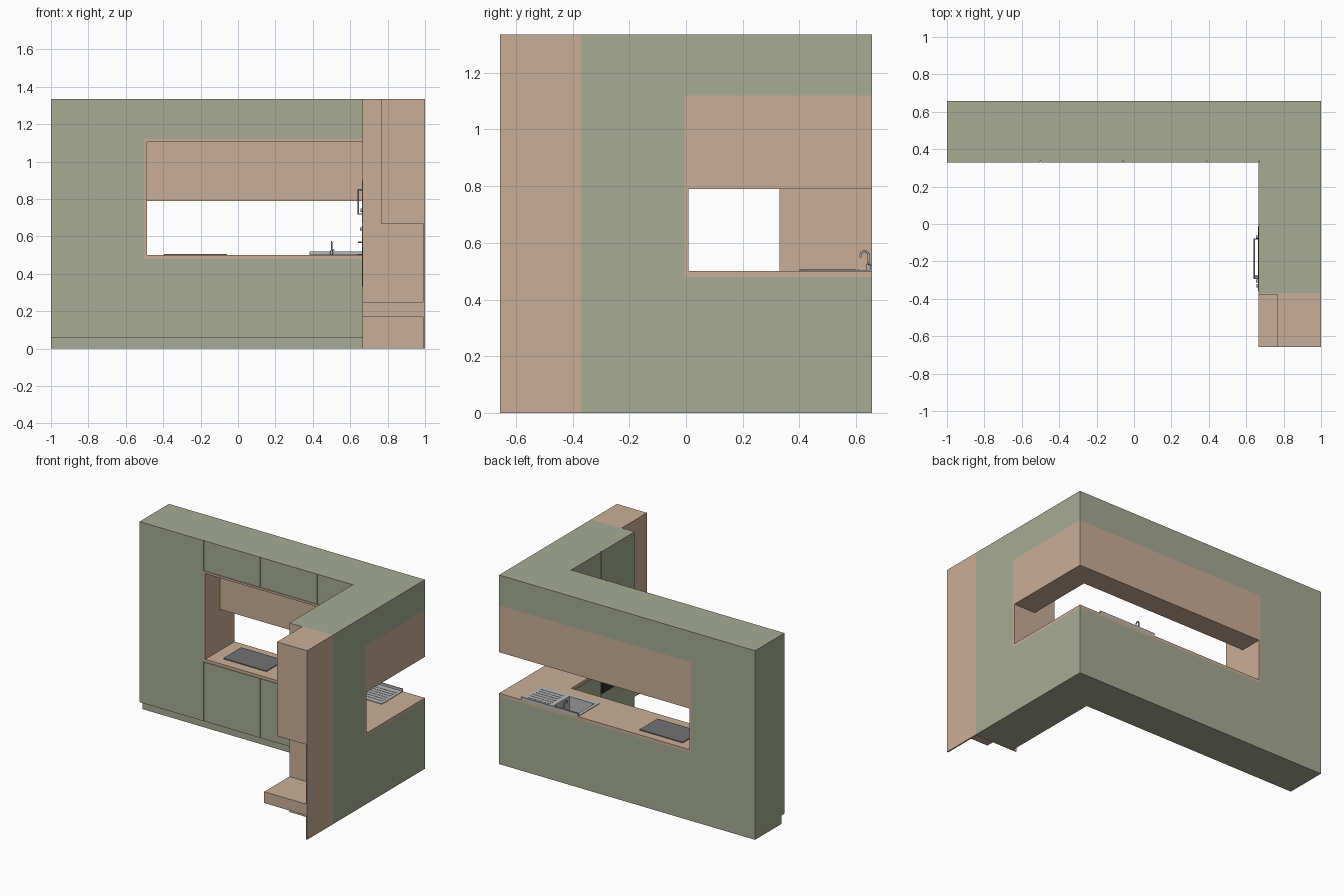
import bpy, bmesh, math

if "Cube" in bpy.data.objects:
    bpy.data.objects.remove(bpy.data.objects["Cube"])

# Flat colours (linear)
def mat(name, r, g, b):
    m = bpy.data.materials.new(name)
    m.diffuse_color = (r, g, b, 1)
    m.use_nodes = True
    m.node_tree.nodes["Principled BSDF"].inputs["Base Color"].default_value = m.diffuse_color
    return m

GREEN = mat("sage green", 0.381, 0.407, 0.296)
TAN = mat("warm tan", 0.591, 0.423, 0.305)
STEEL = mat("steel", 0.48, 0.49, 0.50)
DARK = mat("cooktop grey", 0.17, 0.17, 0.175)
BLACK = mat("black glass", 0.025, 0.025, 0.03)

BACK, FRONT, INX, INY, TOP = 0.657, -0.657, 0.665, 0.33, 1.335
GAP, DOOR = 0.0025, 0.006      # half gap between doors, door thickness

def finish(name, bm, m):
    bmesh.ops.recalc_face_normals(bm, faces=bm.faces)
    me = bpy.data.meshes.new(name)
    bm.to_mesh(me)
    bm.free()
    me.materials.append(m)
    ob = bpy.data.objects.new(name, me)
    bpy.context.collection.objects.link(ob)
    return ob

def prism(name, pts, z0, z1, m):
    bm = bmesh.new()
    f = bm.faces.new([bm.verts.new((x, y, z0)) for x, y in pts])
    r = bmesh.ops.extrude_face_region(bm, geom=[f])
    for v in r["geom"]:
        if isinstance(v, bmesh.types.BMVert):
            v.co.z = z1
    return finish(name, bm, m)

def box(name, x0, x1, y0, y1, z0, z1, m):
    return prism(name, [(x0, y0), (x1, y0), (x1, y1), (x0, y1)], z0, z1, m)

def ell(name, x0, y0, inset, z0, z1, m):
    """L-shaped slab around the back right corner, inner side set back."""
    a, b = INX + inset, INY + inset
    return prism(name, [(x0, BACK), (x0, b), (a, b), (a, y0), (1, y0), (1, BACK)], z0, z1, m)

def rod(name, pts, r, m, smooth=False):
    cu = bpy.data.curves.new(name, 'CURVE')
    cu.dimensions = '3D'
    cu.bevel_depth, cu.bevel_resolution, cu.use_fill_caps = r, 2, True
    s = cu.splines.new('POLY')
    s.points.add(len(pts) - 1)
    for p, c in zip(s.points, pts):
        p.co = (*c, 1)
    cu.materials.append(m)
    ob = bpy.data.objects.new(name, cu)
    bpy.context.collection.objects.link(ob)

# Cabinet bodies
ell("plinth", -1, -0.37, 0.03, 0, 0.06, GREEN)
base = ell("base_cabinets", -0.5, -0.005, DOOR, 0.06, 0.48, GREEN)
ell("top_cabinets", -0.5, -0.005, DOOR, 1.12, TOP, GREEN)
box("tall_cabinet", -1, -0.5, INY + DOOR, BACK, 0.06, TOP, GREEN)
box("oven_column", INX + DOOR, 1, -0.37, -0.005, 0.06, TOP, GREEN)

# Niche: worktop, ceiling, end linings and wall block
worktop = ell("worktop", -0.5, -0.005, 0, 0.48, 0.5, TAN)
ell("niche_ceiling", -0.5, -0.005, 0, 1.105, 1.12, TAN)
box("niche_left_lining", -0.5, -0.487, INY, BACK, 0.5, 1.105, TAN)
box("niche_right_lining", INX, 1, -0.005, 0.008, 0.5, 1.105, TAN)
ell("wall_block", -0.487, 0.008, 0.165, 0.79, 1.105, TAN)

# Doors on the back run
def door_back(name, x0, x1, z0, z1):
    box(name, x0 + (GAP if x0 > -1 else 0), x1 - GAP, INY, INY + DOOR, z0, z1, GREEN)

door_back("tall_door", -1, -0.5, 0.06, TOP)
xs = [-0.5, -0.058, 0.387, INX + GAP]
for i, (a, b) in enumerate(zip(xs, xs[1:])):
    door_back(f"base_door_{i}", a, b, 0.06, 0.477)
    door_back(f"top_door_{i}", a, b, 1.123, TOP)

# Doors on the right wing
def door_wing(name, y0, y1, z0, z1):
    box(name, INX, INX + DOOR, y0 + GAP, y1 - GAP, z0, z1, GREEN)

door_wing("wing_base_door", -0.005, INY + GAP, 0.06, 0.477)
door_wing("wing_top_door", -0.005, INY + GAP, 1.123, TOP)
door_wing("column_lower_door", -0.37, -0.005, 0.06, 0.328)
door_wing("column_upper_door", -0.37, -0.005, 0.905, TOP)

# Oven and microwave in the column
X = INX - 0.003
box("oven_door", X, INX + DOOR, -0.362, -0.012, 0.333, 0.6, BLACK)
box("oven_panel", X, INX + DOOR, -0.362, -0.012, 0.603, 0.665, STEEL)
box("microwave_door", X, INX + DOOR, -0.295, -0.012, 0.67, 0.9, BLACK)
box("microwave_panel", X, INX + DOOR, -0.362, -0.298, 0.67, 0.9, STEEL)
rod("oven_handle", [(X, -0.08, 0.57), (0.643, -0.08, 0.57), (0.643, -0.29, 0.57), (X, -0.29, 0.57)], 0.004, STEEL)
rod("microwave_handle", [(X, -0.28, 0.72), (0.643, -0.28, 0.72), (0.643, -0.28, 0.85), (X, -0.28, 0.85)], 0.004, STEEL)
for i, y in enumerate((-0.07, -0.305)):
    rod(f"oven_knob_{i}", [(X, y, 0.64), (0.652, y, 0.64)], 0.009, STEEL)
rod("microwave_knob", [(X, -0.33, 0.74), (0.655, -0.33, 0.74)], 0.009, STEEL)

# Seat unit at the front end of the wing
box("end_panel", INX, 1, -0.377, -0.37, 0, TOP, TAN)
box("seat_back_panel", 0.99, 1, FRONT, -0.377, 0, TOP, TAN)
box("seat_upper_cupboard", 0.765, 0.99, FRONT, -0.377, 0.67, TOP, TAN)
box("bench", INX, 0.99, FRONT, -0.377, 0.17, 0.25, TAN)

# Cooktop
box("cooktop", -0.395, -0.058, 0.4, 0.6, 0.5, 0.506, DARK)

# Sink: rim with cut opening, bowl, drainer ridges and back lip
rim = box("sink_rim", 0.382, 0.83, 0.42, 0.65, 0.5, 0.504, STEEL)
cutter = box("sink_cutter", 0.405, 0.6, 0.445, 0.615, 0.4, 0.6, STEEL)
for ob in (base, worktop, rim):
    md = ob.modifiers.new("sink_hole", 'BOOLEAN')
    md.object, md.operation, md.solver = cutter, 'DIFFERENCE', 'EXACT'
    bpy.context.view_layer.objects.active = ob
    bpy.ops.object.modifier_apply(modifier=md.name)
bpy.data.objects.remove(cutter)
bowl = box("sink_bowl", 0.4055, 0.5995, 0.4455, 0.6145, 0.402, 0.503, STEEL)
bm = bmesh.new()
bm.from_mesh(bowl.data)
bmesh.ops.delete(bm, geom=[f for f in bm.faces if f.normal.z > 0.9], context='FACES_ONLY')
bmesh.ops.reverse_faces(bm, faces=bm.faces)
bm.to_mesh(bowl.data)
bm.free()
for i in range(6):
    y = 0.455 + i * 0.03
    box(f"drainer_ridge_{i}", 0.635, 0.81, y, y + 0.008, 0.504, 0.506, STEEL)
box("sink_back_lip", 0.382, 0.83, 0.65, BACK, 0.5, 0.52, STEEL)

# Tap
arc = [(0.5, 0.63 + 0.014 * math.cos(t), 0.557 + 0.014 * math.sin(t))
       for t in (math.pi * k / 8 for k in range(9))]
rod("tap_spout", [(0.5, 0.644, 0.5)] + arc + [(0.5, 0.616, 0.548)], 0.004, STEEL)
rod("tap_base", [(0.5, 0.644, 0.5), (0.5, 0.644, 0.525)], 0.007, STEEL)
rod("tap_lever", [(0.5, 0.644, 0.52), (0.515, 0.644, 0.53)], 0.003, STEEL)
